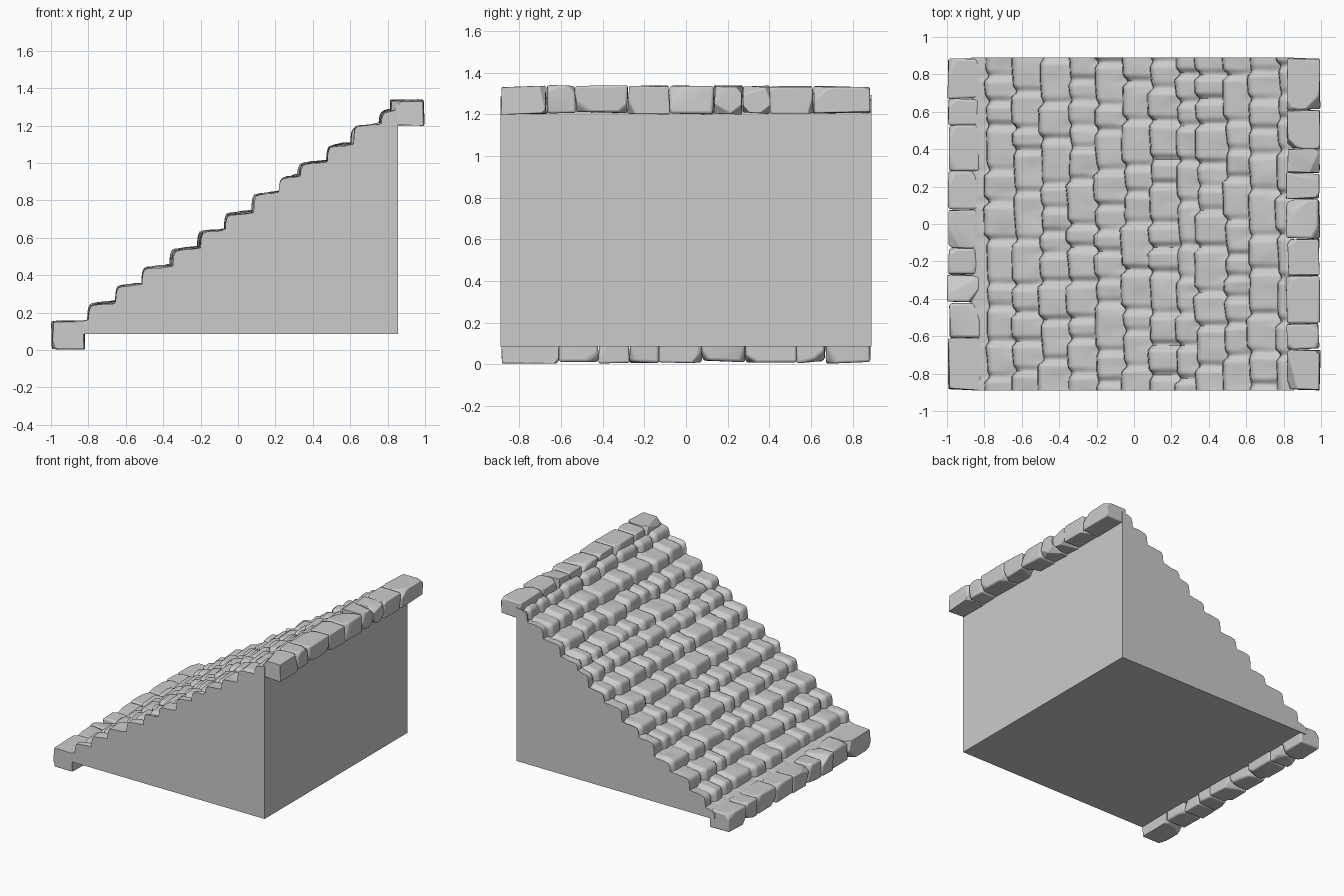
import bpy, bmesh, random
from mathutils import Vector, noise

if "Cube" in bpy.data.objects:
    bpy.data.objects.remove(bpy.data.objects["Cube"])

random.seed(7)
HALF = 0.89          # half width in y
BASE = 0.085         # underside of the wedge
LEFT, RIGHT = -0.87, 0.855
RISER_X = [-.795, -.65, -.505, -.355, -.21, -.06, .08, .228, .332, .482, .607, .765]
TREAD_Z = [.253, .348, .443, .543, .635, .733, .833, .925, 1.0, 1.098, 1.198, 1.285]


def finish(bm, name, angle):
    bmesh.ops.recalc_face_normals(bm, faces=bm.faces)
    me = bpy.data.meshes.new(name)
    bm.to_mesh(me)
    bm.free()
    ob = bpy.data.objects.new(name, me)
    bpy.context.collection.objects.link(ob)
    bpy.ops.object.select_all(action='DESELECT')
    ob.select_set(True)
    bpy.context.view_layer.objects.active = ob
    bpy.ops.object.shade_smooth_by_angle(angle=angle)
    return ob


def make_course():
    """Random stones along y: (start, end, bulge, rise)."""
    stones, y = [], -HALF - random.uniform(0.03, 0.12)
    while y < HALF:
        end = y + random.uniform(0.11, 0.26)
        stones.append((y, end, random.uniform(.008, .03), random.uniform(.008, .022)))
        y = end
    return stones


def course_offset(stones, y):
    """Push-out and lift of a course at y; both fall to zero at each joint."""
    for a, b, bulge, rise in stones:
        if a <= y <= b:
            f = min(1, min(y - a, b - y) / 0.035)
            f = f * f * (3 - 2 * f)
            tilt = (y - (a + b) / 2) / (b - a) * 0.008
            return f * (bulge + tilt), f * (rise + tilt)
    return 0, 0


courses = [make_course() for _ in RISER_X]


def slope_profile(y):
    """Stepped outline in x, z at one y position."""
    xs, zs = [], []
    for k, (x, z) in enumerate(zip(RISER_X, TREAD_Z)):
        dx, dz = course_offset(courses[k], y)
        n = noise.noise(Vector((k * 3.7, y * 6, 0)))
        xs.append(x + .02 - dx + n * .008)
        zs.append(z - .02 + dz + n * .005)
    pts = [(LEFT, .13), (-.845, .148), (xs[0] - .025, .157)]
    back = .162
    for k, (x, z) in enumerate(zip(xs, zs)):
        nx = xs[k + 1] if k < 11 else RIGHT
        pts += [(x, back), (x + .003, (back + z) / 2), (x + .007, z - .022),
                (x + .015, z - .006), (x + .032, z)]
        for t in (.35, .6, .85):
            wob = noise.noise(Vector((x * 9 + t * 2, y * 9, k))) * .009
            pts.append((x + .032 + (nx - x - .032) * t, z + .012 * t + wob))
        back = z + .014
    pts.append((RIGHT, back))
    return pts


# Wedge body with a rough stepped stone slope
bm = bmesh.new()
N = 170
rows = []
for j in range(N + 1):
    y = -HALF + 2 * HALF * j / N
    rows.append([bm.verts.new((x, y, z)) for x, z in slope_profile(y)])
for r, s in zip(rows, rows[1:]):
    for i in range(len(r) - 1):
        bm.faces.new((r[i], r[i + 1], s[i + 1], s[i]))
fl, fr, bl, br = [bm.verts.new((x, y, BASE)) for y in (-HALF, HALF) for x in (LEFT, RIGHT)]
bm.faces.new(rows[0] + [fr, fl])
bm.faces.new(rows[-1] + [br, bl])
bm.faces.new([r[-1] for r in rows] + [br, fr])
bm.faces.new([r[0] for r in rows] + [bl, fl])
bm.faces.new((fl, fr, br, bl))
finish(bm, "stepped_slope", 0.8)


def stone(name, lo, hi):
    """Hewn block: jittered box with chipped corners and rounded edges."""
    lo, hi = Vector(lo), Vector(hi)
    mid, half = (lo + hi) / 2, (hi - lo) / 2
    bm = bmesh.new()
    bmesh.ops.create_cube(bm, size=2)
    for v in bm.verts:
        for a in range(3):
            v.co[a] = mid[a] + v.co[a] * (half[a] - random.uniform(0, .012))
    # chip some corners and edges with slanted cuts
    for _ in range(5):
        d = Vector([random.choice((-1, 1)) * random.uniform(.15, 1) for _ in range(3)])
        d.normalize()
        reach = max((v.co - mid).dot(d) for v in bm.verts)
        cut = bmesh.ops.bisect_plane(
            bm, geom=bm.verts[:] + bm.edges[:] + bm.faces[:],
            plane_co=mid + d * (reach - random.uniform(.012, .03)),
            plane_no=d, clear_outer=True)
        edges = [e for e in cut['geom_cut'] if isinstance(e, bmesh.types.BMEdge)]
        bmesh.ops.contextual_create(bm, geom=edges)
    bmesh.ops.remove_doubles(bm, verts=bm.verts, dist=.004)
    ob = finish(bm, name, 0.7)
    bev = ob.modifiers.new("rounded_edges", 'BEVEL')
    bev.width, bev.segments, bev.angle_limit = .014, 3, 0.35


def stone_row(name, joints, x0, x1, z0, z1):
    for i, (a, b) in enumerate(zip(joints, joints[1:])):
        j = lambda: random.uniform(0, .008)
        stone(f"{name}_{i + 1}", (x0 + j(), a - .004, z0 + j()), (x1 - j(), b + .004, z1 - j()))


# Edging stones along the foot and the crest
stone_row("foot_stone", [-.886, -.61, -.42, -.27, -.13, .075, .285, .53, .67, .886],
          -1.0, -.815, 0.0, .16)
stone_row("crest_stone", [-.886, -.67, -.53, -.28, -.08, .135, .275, .405, .61, .886],
          .81, 1.0, 1.195, 1.347)
